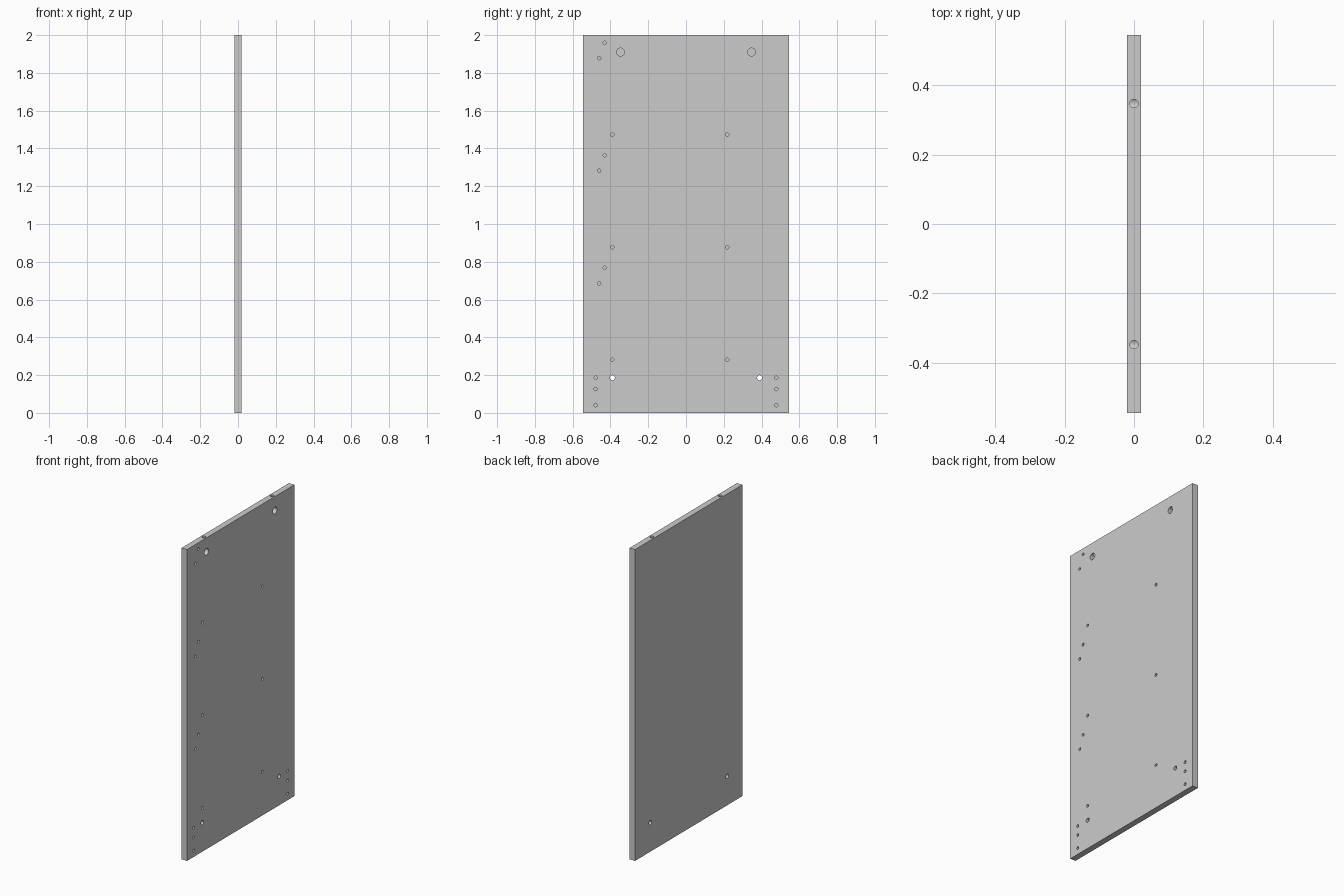
import bpy, bmesh, math
from mathutils import Matrix

if "Cube" in bpy.data.objects:
    bpy.data.objects.remove(bpy.data.objects["Cube"])

T, W, H = 0.039, 1.09, 2.0   # thickness, width, height


def make_object(name, bm):
    mesh = bpy.data.meshes.new(name)
    bm.to_mesh(mesh)
    bm.free()
    obj = bpy.data.objects.new(name, mesh)
    bpy.context.collection.objects.link(obj)
    return obj


def cylinder(bm, r, length, matrix, sides=32):
    bmesh.ops.create_cone(bm, cap_ends=True, segments=sides, radius1=r,
                          radius2=r, depth=length, matrix=matrix)


def side_hole(bm, y, z, r, depth):
    """Hole drilled into the +x face."""
    over = 0.02
    x = T / 2 + (over - depth) / 2
    cylinder(bm, r, depth + over,
             Matrix.Translation((x, y, z)) @ Matrix.Rotation(math.pi / 2, 4, 'Y'))


def cut(target, cutter):
    cutter.hide_render = True
    mod = target.modifiers.new("holes", 'BOOLEAN')
    mod.operation = 'DIFFERENCE'
    mod.solver = 'EXACT'
    mod.object = cutter
    bpy.context.view_layer.objects.active = target
    bpy.ops.object.modifier_apply(modifier=mod.name)
    bpy.data.objects.remove(cutter)


# Panel board
bm = bmesh.new()
bmesh.ops.create_cube(bm, size=1, matrix=Matrix.Translation((0, 0, H / 2))
                      @ Matrix.Diagonal((T, W, H, 1)))
panel = make_object("side_panel", bm)

# Holes in the inner face
bm = bmesh.new()
SMALL, BLIND = 0.009, 0.026
for s in (-1, 1):
    side_hole(bm, s * 0.347, 1.91, 0.021, 0.032)      # cam lock recess
    side_hole(bm, s * 0.39, 0.186, 0.0135, 0.08)      # through hole
    for z in (0.041, 0.126, 0.186):                   # plinth holes
        side_hole(bm, s * 0.478, z, SMALL, BLIND)
for i in range(3):                                    # drawer runner holes
    dz = 0.596 * i
    for y, z in ((-0.43, 0.768), (-0.46, 0.686), (-0.39, 0.281), (0.218, 0.281)):
        side_hole(bm, y, z + dz, SMALL, BLIND)
cut(panel, make_object("face_hole_cutter", bm))

# Bolt holes in the top edge, running into the cam recesses
bm = bmesh.new()
for s in (-1, 1):
    cylinder(bm, 0.012, 0.11, Matrix.Translation((0, s * 0.347, 1.91 + 0.055)))
cut(panel, make_object("edge_hole_cutter", bm))

panel.select_set(True)
bpy.context.view_layer.objects.active = panel
bpy.ops.object.shade_smooth_by_angle(angle=math.radians(30))
